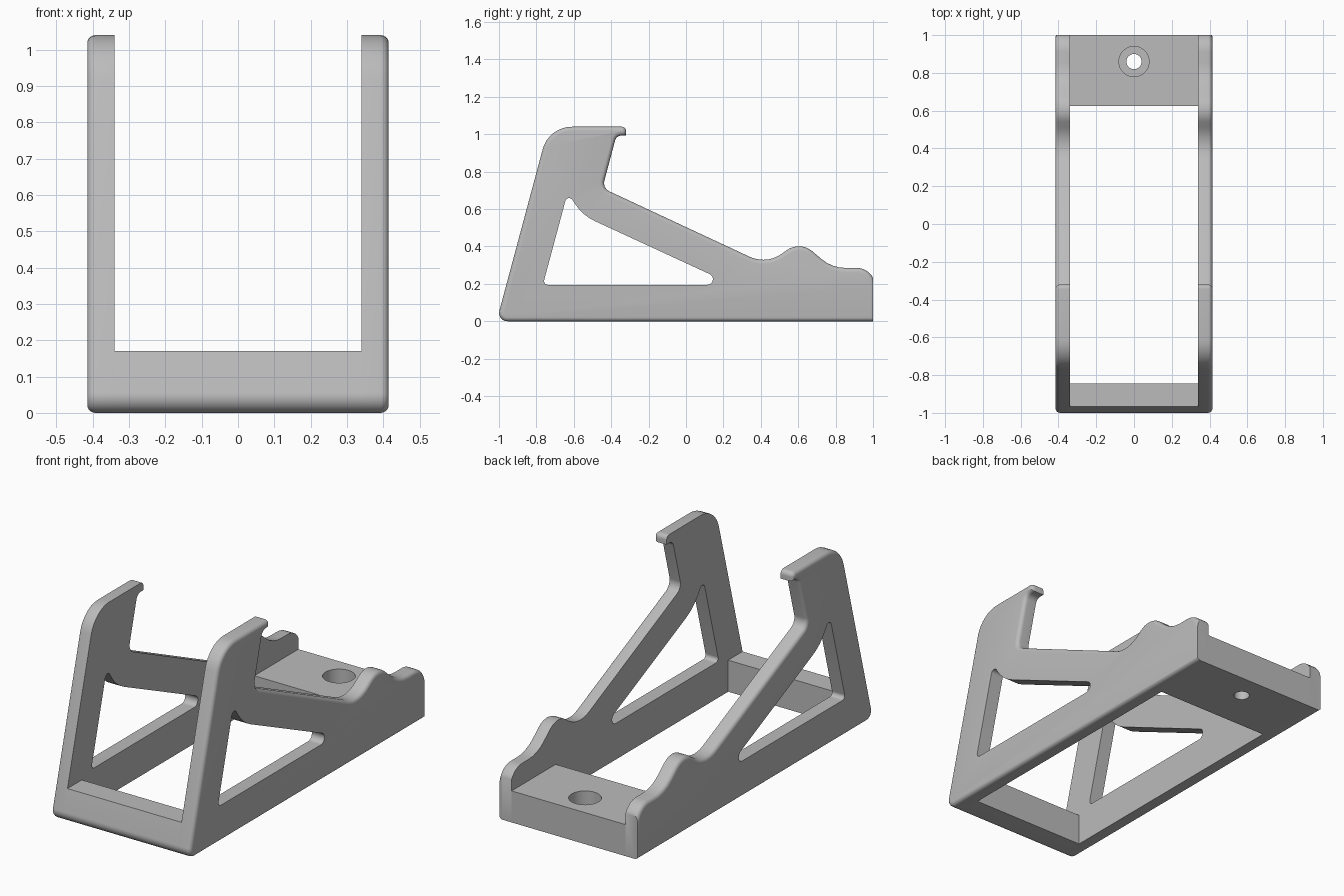
import bpy, bmesh, math
from mathutils import Vector

cube = bpy.data.objects.get("Cube")
if cube:
    bpy.data.objects.remove(cube, do_unlink=True)

GREY = (0.5, 0.5, 0.5, 1.0)
mat = bpy.data.materials.new("plain grey")
mat.use_nodes = True
mat.diffuse_color = GREY
mat.node_tree.nodes["Principled BSDF"].inputs["Base Color"].default_value = GREY

INNER, OUTER = 0.34, 0.415   # side plate faces
EDGE = 0.022                 # fillet on the outer rim
BAR_TOP = 0.17


def rounded(corners):
    """Turn (y, z, radius) corners into a profile with arcs."""
    points = []
    for i, (y, z, r) in enumerate(corners):
        p = Vector((y, z))
        if r == 0:
            points.append(p)
            continue
        a = (Vector(corners[i - 1][:2]) - p).normalized()
        b = (Vector(corners[(i + 1) % len(corners)][:2]) - p).normalized()
        half = a.angle(b) / 2
        centre = p + (a + b).normalized() * r / math.sin(half)
        start = p + a * r / math.tan(half) - centre
        end = p + b * r / math.tan(half) - centre
        sweep = start.angle(end)
        steps = max(3, round(sweep / math.radians(9)))
        for k in range(steps + 1):
            t = k / steps
            points.append(centre + (start * math.sin((1 - t) * sweep)
                                    + end * math.sin(t * sweep)) / math.sin(sweep))
    return points


def prism(name, corners, x0, x1, fillet=0, cut_y=None):
    """Extrude a side profile along x, optionally rounding the rim at x1."""
    bm = bmesh.new()
    face = bm.faces.new([bm.verts.new((x0, p.x, p.y)) for p in rounded(corners)])
    out = bmesh.ops.extrude_face_region(bm, geom=[face], use_keep_orig=True)
    moved = [g for g in out["geom"] if isinstance(g, bmesh.types.BMVert)]
    bmesh.ops.translate(bm, verts=moved, vec=(x1 - x0, 0, 0))
    bmesh.ops.recalc_face_normals(bm, faces=bm.faces)
    if fillet:
        rim = [e for e in bm.edges if all(abs(v.co.x - x1) < 1e-5 for v in e.verts)]
        bmesh.ops.bevel(bm, geom=rim, offset=fillet, segments=5, profile=0.5,
                        affect='EDGES', clamp_overlap=False)
    if cut_y is not None:
        bmesh.ops.bisect_plane(bm, geom=bm.verts[:] + bm.edges[:] + bm.faces[:],
                               plane_co=(0, cut_y, 0), plane_no=(0, 1, 0),
                               clear_outer=True)
        bmesh.ops.holes_fill(bm, edges=[e for e in bm.edges if e.is_boundary], sides=0)
    bmesh.ops.recalc_face_normals(bm, faces=bm.faces)
    mesh = bpy.data.meshes.new(name)
    bm.to_mesh(mesh)
    bm.free()
    mesh.materials.append(mat)
    obj = bpy.data.objects.new(name, mesh)
    bpy.context.collection.objects.link(obj)
    return obj


def activate(obj):
    bpy.ops.object.select_all(action='DESELECT')
    obj.select_set(True)
    bpy.context.view_layer.objects.active = obj


def cut(obj, cutter):
    cutter.hide_render = True
    activate(obj)
    mod = obj.modifiers.new("cut", 'BOOLEAN')
    mod.operation = 'DIFFERENCE'
    mod.solver = 'EXACT'
    mod.object = cutter
    bpy.ops.object.modifier_apply(modifier=mod.name)
    bpy.data.objects.remove(cutter, do_unlink=True)


def smooth(obj):
    activate(obj)
    bpy.ops.object.shade_smooth_by_angle(angle=math.radians(32))


# Side outline: leaning upright, hooked top, sloping brace, wavy rear rest
side = [(-1.013, 0, 0.045), (1.012, 0, 0), (1.012, 0.285, 0.1),
        (0.78, 0.285, 0.2), (0.61, 0.43, 0.11), (0.43, 0.303, 0.17),
        (-0.447, 0.712, 0.05), (-0.372, 0.993, 0.036), (-0.32, 0.993, 0),
        (-0.32, 1.04, 0.024), (-0.734, 1.04, 0.162)]
window = [(-0.765, 0.195, 0.02), (0.25, 0.195, 0.03),
          (-0.553, 0.566, 0.25), (-0.633, 0.688, 0.021)]

# Side plates with triangular windows
for name, s in (("left_side", 1), ("right_side", -1)):
    plate = prism(name, side, s * INNER, s * OUTER, EDGE, cut_y=1.0)
    cut(plate, prism("window_cutter", window, s * 0.2, s * 0.6))
    smooth(plate)

# Front cross bar, following the lean of the uprights
lean = BAR_TOP * math.tan(math.radians(15))
bar = prism("front_bar", [(-1.013, 0, 0.045), (-0.845, 0, 0),
                          (-0.845, BAR_TOP, 0), (-1.013 + lean, BAR_TOP, 0)],
            -INNER, INNER)
smooth(bar)

# Rear block with a counterbored screw hole
block = prism("rear_block", [(0.625, 0, 0), (1, 0, 0),
                             (1, BAR_TOP, 0), (0.625, BAR_TOP, 0)], -INNER, INNER)
for radius, bottom in ((0.04, -0.1), (0.08, 0.08)):
    bpy.ops.mesh.primitive_cylinder_add(vertices=48, radius=radius, depth=0.4,
                                        location=(0, 0.86, bottom + 0.2))
    drill = bpy.context.object
    drill.data.materials.append(mat)
    cut(block, drill)
smooth(block)
